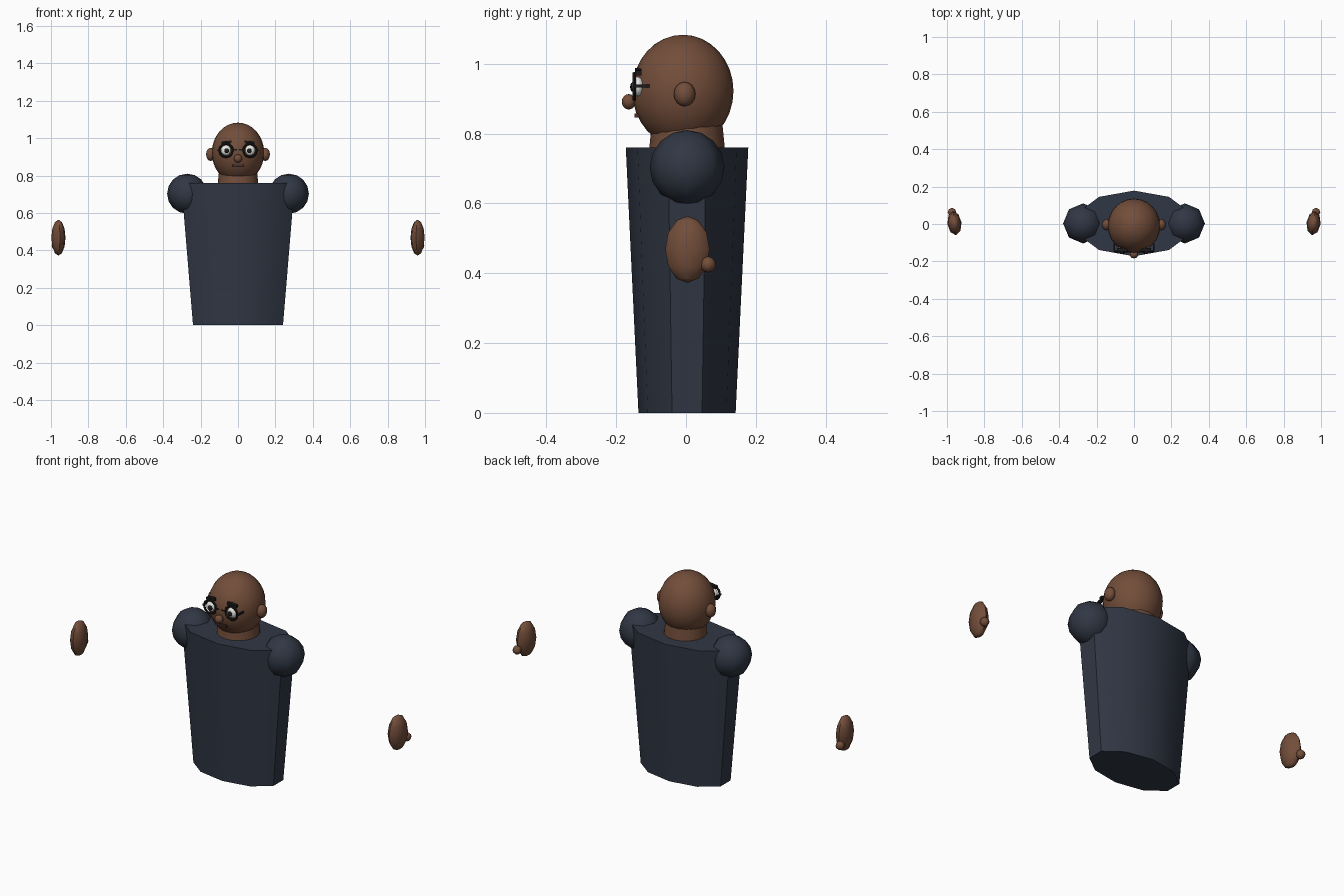
import bpy
from math import radians, pi

if "Cube" in bpy.data.objects:
    bpy.data.objects.remove(bpy.data.objects["Cube"])


def material(name, rgb):
    m = bpy.data.materials.new(name)
    m.diffuse_color = (*rgb, 1)
    m.use_nodes = True
    m.node_tree.nodes["Principled BSDF"].inputs["Base Color"].default_value = m.diffuse_color
    return m


SKIN = material("skin", (0.17, 0.075, 0.042))
NAVY = material("navy_cloth", (0.030, 0.038, 0.058))
BLACK = material("black", (0.012, 0.011, 0.012))
WHITE = material("eye_white", (0.80, 0.80, 0.76))
LIP = material("lip", (0.06, 0.025, 0.02))


def finish(name, mat, scale=(1, 1, 1), rot=(0, 0, 0), smooth=True):
    o = bpy.context.object
    o.name = name
    o.scale = scale
    o.rotation_euler = rot
    bpy.ops.object.transform_apply(location=False, rotation=True, scale=True)
    o.data.materials.append(mat)
    if smooth:
        bpy.ops.object.shade_smooth_by_angle(angle=radians(50))
    return o


def ball(name, mat, loc, radii, segs=10, rings=8, rot=(0, 0, 0)):
    bpy.ops.mesh.primitive_uv_sphere_add(segments=segs, ring_count=rings, radius=1, location=loc)
    return finish(name, mat, radii, rot)


def box(name, mat, loc, size, rot=(0, 0, 0)):
    bpy.ops.mesh.primitive_cube_add(size=1, location=loc)
    return finish(name, mat, size, rot, smooth=False)


def cone(name, mat, z0, z1, r0, r1, depth_ratio, segs):
    bpy.ops.mesh.primitive_cone_add(vertices=segs, radius1=r0, radius2=r1,
                                    depth=z1 - z0, location=(0, 0.003, (z0 + z1) / 2))
    return finish(name, mat, (1, depth_ratio, 1))


# Body, neck and head
cone("torso", NAVY, 0, 0.76, 0.253, 0.319, 0.55, 10)
cone("neck", SKIN, 0.72, 0.84, 0.112, 0.10, 1.0, 16)
ball("head", SKIN, (0, -0.009, 0.922), (0.14, 0.145, 0.161), 24, 16)

# Nose, mouth and glasses bridge
ball("nose", SKIN, (0, -0.164, 0.891), (0.023, 0.02, 0.022))
box("mouth", LIP, (0, -0.14, 0.852), (0.062, 0.016, 0.012))
box("glasses_bridge", BLACK, (0, -0.148, 0.937), (0.06, 0.008, 0.008))

for s, side in ((-1, "left"), (1, "right")):
    # Shoulder and floating hand
    ball(side + "_shoulder", NAVY, (s * 0.272, 0.003, 0.703), (0.107, 0.107, 0.107), 8, 8)
    ball(side + "_hand", SKIN, (s * 0.96, 0.004, 0.468), (0.038, 0.064, 0.096), 8, 6,
         (0, 0, -s * 0.12))
    ball(side + "_thumb", SKIN, (s * 0.973, 0.063, 0.425), (0.023, 0.023, 0.023), 8, 6)
    # Face features
    ball(side + "_ear", SKIN, (s * 0.146, -0.004, 0.913), (0.026, 0.031, 0.035))
    ball(side + "_eye", WHITE, (s * 0.064, -0.138, 0.935), (0.028, 0.018, 0.028), 12, 8)
    ball(side + "_pupil", BLACK, (s * 0.06, -0.154, 0.933), (0.013, 0.006, 0.013), 10, 6)
    box(side + "_brow", BLACK, (s * 0.062, -0.137, 0.977), (0.055, 0.018, 0.014),
        (0, s * 0.12, 0))
    # Glasses rim and side arm
    bpy.ops.mesh.primitive_torus_add(major_radius=0.036, minor_radius=0.006, major_segments=12,
                                     minor_segments=6, location=(s * 0.064, -0.148, 0.935))
    finish(side + "_glasses_rim", BLACK, rot=(pi / 2, 0, 0))
    box(side + "_glasses_arm", BLACK, (s * 0.105, -0.127, 0.936), (0.008, 0.046, 0.008))
